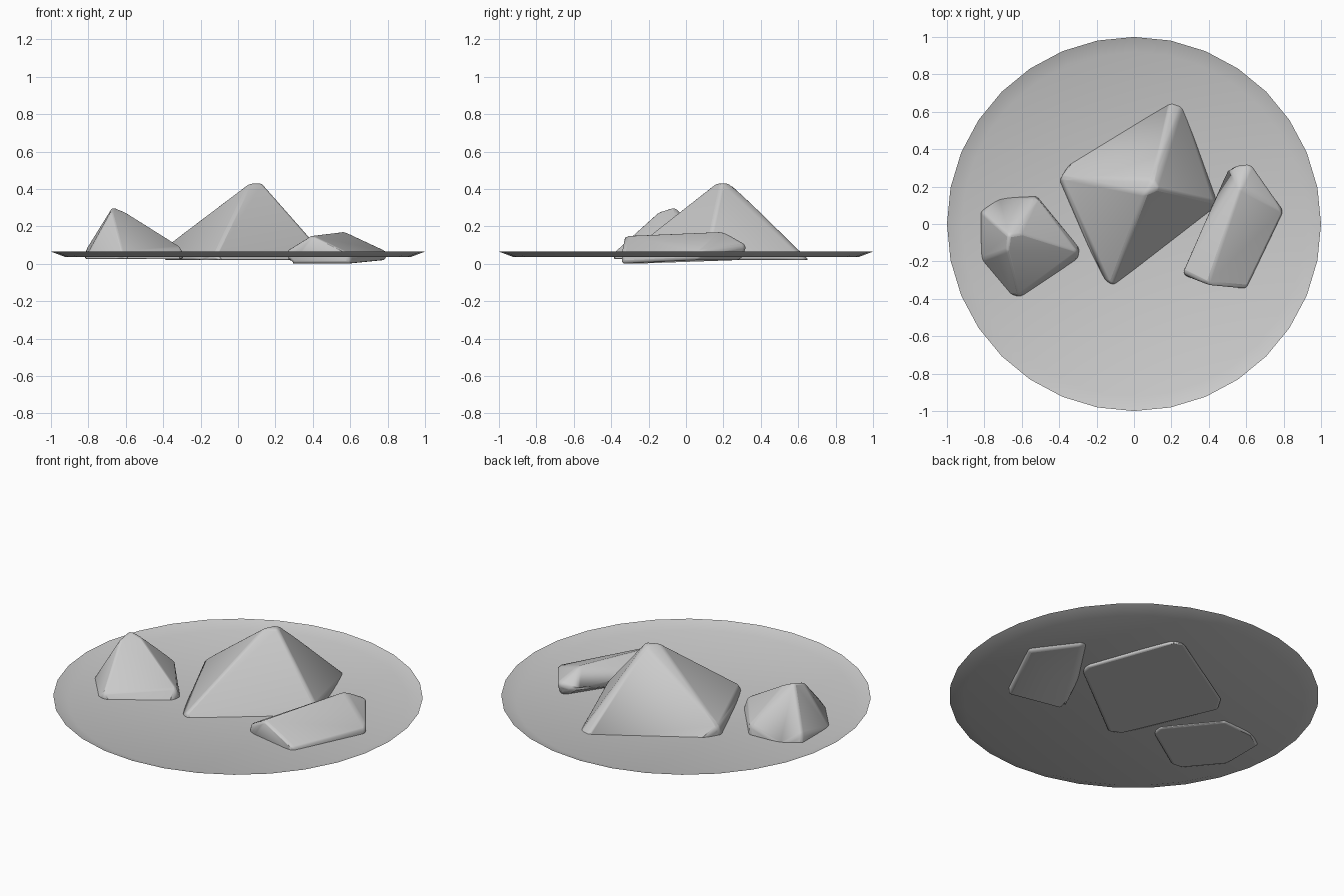
import bpy, bmesh
from math import radians

old = bpy.data.objects.get("Cube")
if old:
    bpy.data.objects.remove(old, do_unlink=True)

GREY = (0.6, 0.6, 0.6, 1)
stone = bpy.data.materials.new("stone_grey")
stone.use_nodes = True
stone.diffuse_color = GREY
stone.node_tree.nodes["Principled BSDF"].inputs["Base Color"].default_value = GREY


def finish(name, bm):
    mesh = bpy.data.meshes.new(name)
    bm.to_mesh(mesh)
    bm.free()
    mesh.materials.append(stone)
    obj = bpy.data.objects.new(name, mesh)
    bpy.context.collection.objects.link(obj)
    return obj


def smooth(obj, angle):
    bpy.ops.object.select_all(action="DESELECT")
    obj.select_set(True)
    bpy.context.view_layer.objects.active = obj
    bpy.ops.object.shade_smooth_by_angle(angle=radians(angle))


def rock(name, points, round_width):
    """Faceted boulder: hull of its corners with worn, rounded edges."""
    bm = bmesh.new()
    for p in points:
        bm.verts.new(p)
    bmesh.ops.convex_hull(bm, input=bm.verts)
    bmesh.ops.delete(bm, geom=[v for v in bm.verts if not v.link_faces], context="VERTS")
    bmesh.ops.dissolve_limit(bm, angle_limit=radians(4), verts=bm.verts, edges=bm.edges)
    bmesh.ops.recalc_face_normals(bm, faces=bm.faces)
    obj = finish(name, bm)
    bevel = obj.modifiers.new("worn_edges", "BEVEL")
    bevel.width = round_width
    bevel.segments = 3
    bevel.limit_method = "ANGLE"
    bevel.angle_limit = radians(18)
    smooth(obj, 40)
    return obj


# Shallow open ground dish: flat floor with a raised sloping rim
bm = bmesh.new()
bmesh.ops.create_cone(bm, cap_ends=True, segments=32, radius1=0.92, radius2=1, depth=0.03)
bmesh.ops.translate(bm, verts=bm.verts, vec=(0, 0, 0.05))
lid = [f for f in bm.faces if f.normal.z > 0.9]
bmesh.ops.delete(bm, geom=lid, context="FACES_ONLY")
smooth(finish("ground_dish", bm), 40)

# Large central peak
rock("large_rock", [
    (-0.40, 0.23, 0.02), (-0.34, 0.33, 0.02), (0.20, 0.66, 0.02), (0.26, 0.64, 0.02),
    (0.44, 0.14, 0.02), (0.43, 0.08, 0.02), (-0.10, -0.33, 0.02), (-0.17, -0.30, 0.02),
    (-0.39, 0.25, 0.09), (0.43, 0.12, 0.09), (-0.12, -0.32, 0.055),
    (0.06, 0.16, 0.43), (0.10, 0.24, 0.43), (0.13, 0.19, 0.43)], 0.023)

# Smaller pointed rock
rock("small_rock", [
    (-0.82, 0.07, 0.025), (-0.72, 0.14, 0.025), (-0.52, 0.15, 0.025), (-0.29, -0.13, 0.025),
    (-0.30, -0.19, 0.025), (-0.60, -0.39, 0.025), (-0.66, -0.38, 0.025), (-0.82, -0.19, 0.025),
    (-0.81, 0.06, 0.08), (-0.52, 0.14, 0.09), (-0.30, -0.15, 0.085), (-0.62, -0.385, 0.06),
    (-0.68, -0.14, 0.28), (-0.67, -0.06, 0.305), (-0.61, -0.05, 0.28)], 0.017)

# Long low rock with a sloping ridge, narrower underneath
rock("long_rock", [
    (0.265, -0.275, 0.0), (0.60, -0.345, 0.0), (0.795, 0.06, 0.02), (0.615, 0.30, 0.02),
    (0.26, -0.26, 0.07), (0.60, -0.345, 0.05), (0.80, 0.075, 0.065),
    (0.51, 0.31, 0.09), (0.625, 0.325, 0.10),
    (0.39, -0.325, 0.15), (0.57, 0.20, 0.172)], 0.018)
